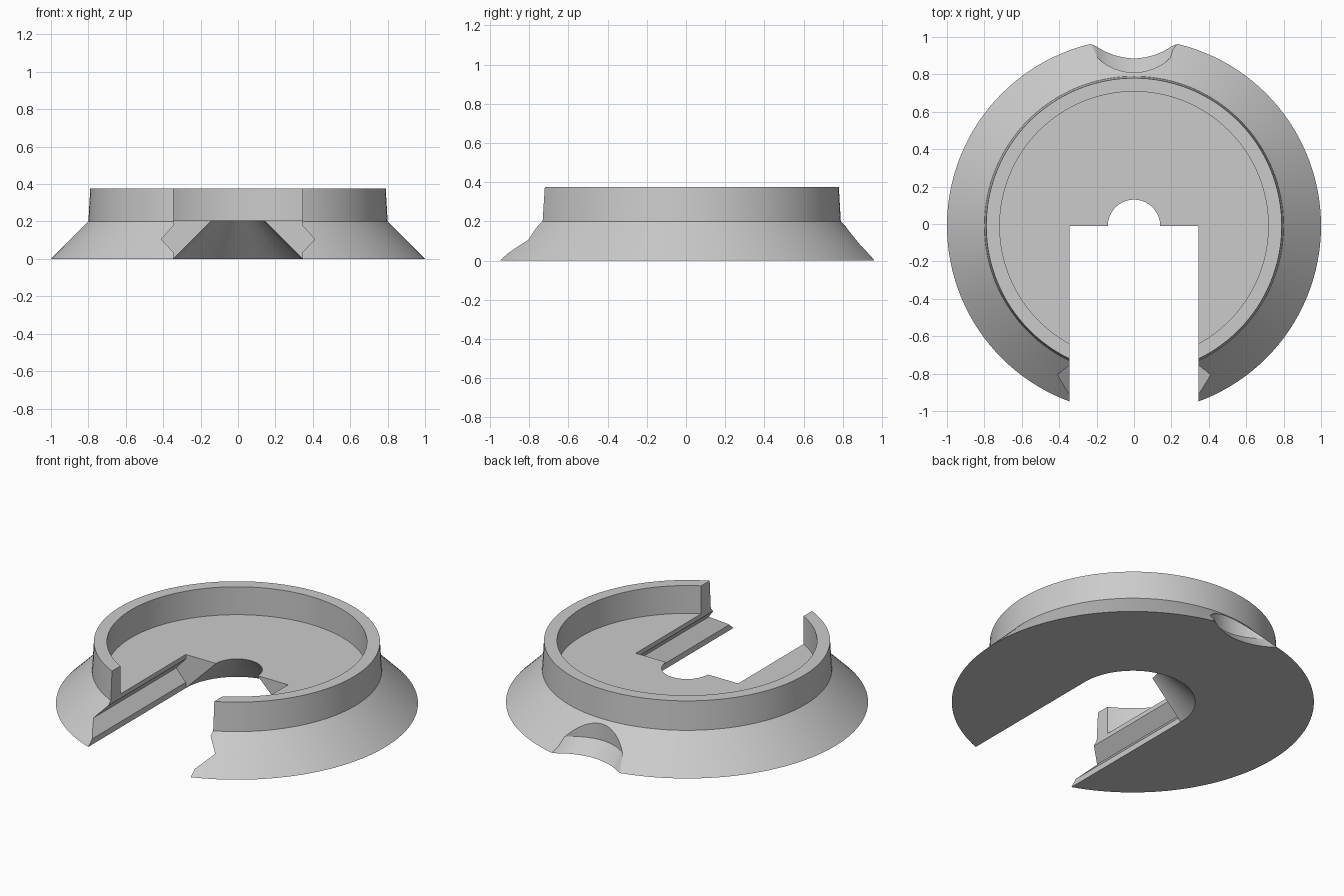
import bpy, bmesh, math

old = bpy.data.objects.get("Cube")
if old:
    bpy.data.objects.remove(old)

CY = -0.01      # centre of the round body along y
SLOT = 0.345    # half width of the slot
FLOOR = 0.205   # height of the inner floor

grey = bpy.data.materials.new("plain_grey")
grey.use_nodes = True
grey.diffuse_color = (0.6, 0.6, 0.6, 1)
grey.node_tree.nodes["Principled BSDF"].inputs["Base Color"].default_value = (0.6, 0.6, 0.6, 1)


def finish(name, bm):
    bmesh.ops.remove_doubles(bm, verts=bm.verts, dist=1e-5)
    bmesh.ops.recalc_face_normals(bm, faces=bm.faces)
    mesh = bpy.data.meshes.new(name)
    bm.to_mesh(mesh)
    bm.free()
    mesh.materials.append(grey)
    obj = bpy.data.objects.new(name, mesh)
    bpy.context.collection.objects.link(obj)
    return obj


def revolve(name, profile, steps):
    """Spin an (r, z) profile around the body axis."""
    bm = bmesh.new()
    verts = [bm.verts.new((r, CY, z)) for r, z in profile]
    edges = [bm.edges.new(pair) for pair in zip(verts, verts[1:])]
    bmesh.ops.spin(bm, geom=verts + edges, cent=(0, CY, 0), axis=(0, 0, 1),
                   angle=math.tau, steps=steps, use_duplicate=False)
    return finish(name, bm)


def loft(name, rings):
    """Join closed rings of 3D points into a capped solid."""
    bm = bmesh.new()
    loops = [[bm.verts.new(p) for p in ring] for ring in rings]
    n = len(loops[0])
    for a, b in zip(loops, loops[1:]):
        for i in range(n):
            j = (i + 1) % n
            bm.faces.new((a[i], a[j], b[j], b[i]))
    bm.faces.new(loops[0])
    bm.faces.new(loops[-1])
    return finish(name, bm)


def mirrored(half):
    """Mirror a run of (x, y) points that starts on x = 0."""
    return [(-x, y) for x, y in reversed(half[1:])] + half


# Flared round body with an upright rim and a recessed floor
body = revolve("flared_base", [(0, 0), (1, 0), (0.8, 0.2), (0.79, 0.375),
                               (0.718, 0.375), (0.718, FLOOR), (0, FLOOR)], 128)

# Front slot with a V groove along each side
side = [(SLOT, -0.2), (SLOT, 0.035), (0.41, 0.105), (SLOT, 0.178), (SLOT, 0.6)]
outline = side + [(-x, z) for x, z in reversed(side)]
slot = loft("slot_cutter", [[(x, y, z) for x, z in outline] for y in (-1.5, CY)])

# Conical hole at the inner end of the slot
hole = revolve("hole_cutter", [(0, -0.1), (SLOT + 0.1, -0.1),
                               (SLOT - 0.3, 0.3), (0, 0.3)], 96)

# Back finger notch: upright round wall above, flaring out to the foot below
foot = [(0, .885), (.03, .887), (.06, .891), (.11, .904), (.15, .92), (.18, .936),
        (.205, .952), (.225, .96), (.25, .963)]
wall = []
for x, _ in foot:
    a = math.asin(x * 0.94 / 0.28)
    wall.append((0.28 * math.sin(a), 1.09 - 0.28 * math.cos(a)))
end = [(0.3, 1.3)]
low, high = mirrored(foot + end), mirrored(wall + end)
below = [(x, y + 0.009) for x, y in low]
notch = loft("notch_cutter", [[(x, y, z) for x, y in ring] for ring, z in
                              ((below, -0.01), (low, 0), (high, 0.08), (high, 0.3))])

# Carve the body, then discard the cutters
for cutter in (slot, hole, notch):
    cutter.hide_render = True
    mod = body.modifiers.new(cutter.name, 'BOOLEAN')
    mod.operation = 'DIFFERENCE'
    mod.solver = 'EXACT'
    mod.object = cutter
bpy.context.view_layer.objects.active = body
for obj in bpy.context.selected_objects:
    obj.select_set(False)
body.select_set(True)
for mod in list(body.modifiers):
    bpy.ops.object.modifier_apply(modifier=mod.name)
for cutter in (slot, hole, notch):
    bpy.data.objects.remove(cutter)
bpy.ops.object.shade_smooth_by_angle(angle=math.radians(20))
